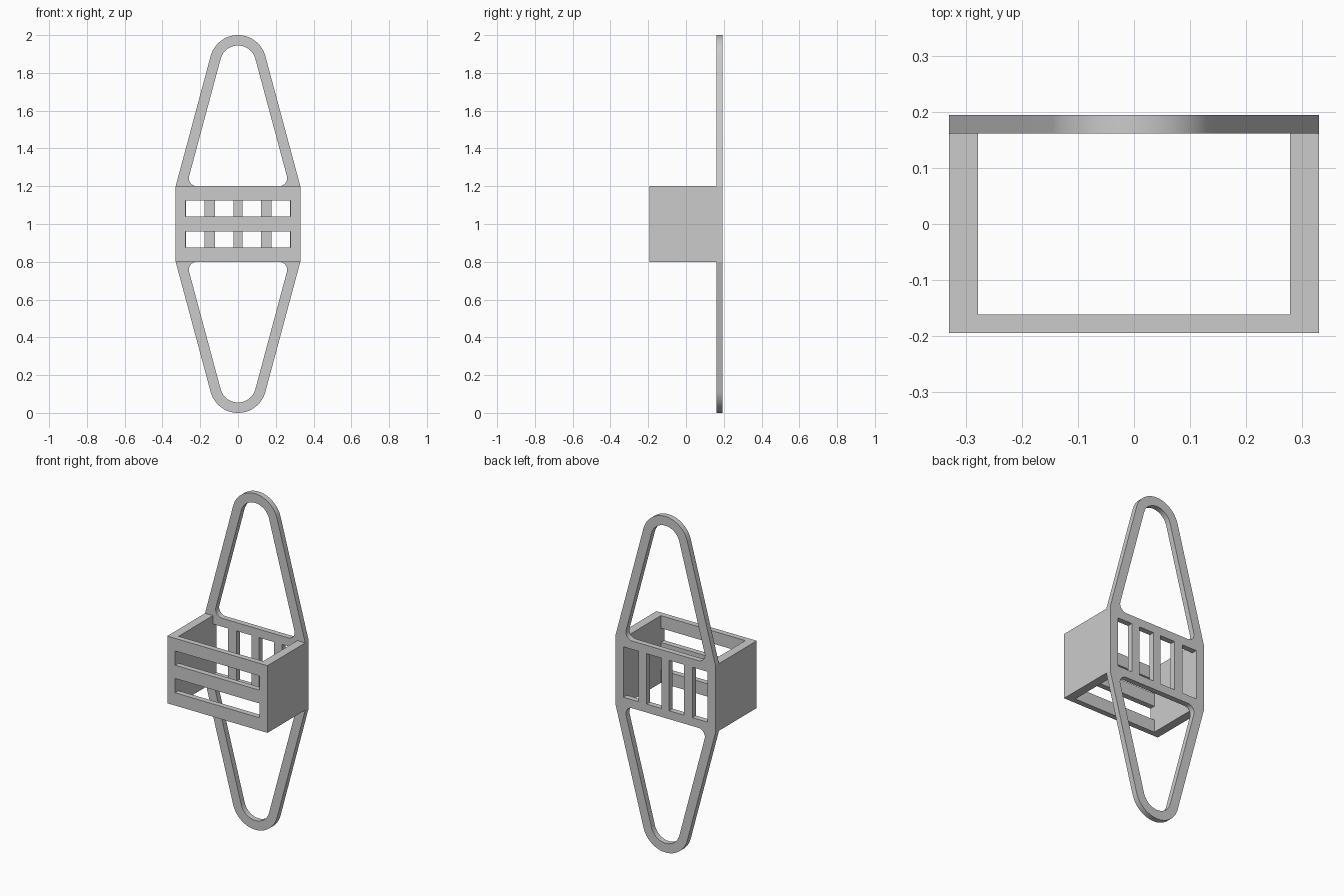
import bpy
import bmesh
from math import sin, cos, tan, radians, pi

cube = bpy.data.objects.get("Cube")
if cube:
    bpy.data.objects.remove(cube, do_unlink=True)

HALF_W, HALF_D, WALL = 0.33, 0.194, 0.033   # basket half sizes, panel thickness
Z0, Z1 = 0.8, 1.2                           # basket bottom and top
RIM = 0.055                                 # loop bar width
R_OUT, ARC_Z = 0.15, 1.85                   # rounded tip of the loop
SLOPE = radians(15)
FILLET = 0.043

grey = bpy.data.materials.new("light_grey")
grey.use_nodes = True
colour = (0.6, 0.6, 0.6, 1)
grey.diffuse_color = colour
grey.node_tree.nodes["Principled BSDF"].inputs["Base Color"].default_value = colour


def arc(cx, cz, r, start, end, steps):
    return [(cx + r * cos(start + (end - start) * i / steps),
             cz + r * sin(start + (end - start) * i / steps)) for i in range(steps + 1)]


def rect(x0, x1, z0, z1):
    return [(x0, z0), (x1, z0), (x1, z1), (x0, z1)]


def flip(points):
    """Mirror a profile top to bottom about the basket's middle."""
    return [(x, 2 - z) for x, z in reversed(points)]


def panel(name, loops, y0, y1):
    """Fill an outline with holes in the XZ plane and extrude it along y."""
    bm = bmesh.new()
    for loop in loops:
        verts = [bm.verts.new((x, y0, z)) for x, z in loop]
        for a, b in zip(verts, verts[1:] + verts[:1]):
            bm.edges.new((a, b))
    bmesh.ops.triangle_fill(bm, use_beauty=True, edges=bm.edges[:])
    grown = bmesh.ops.extrude_face_region(bm, geom=bm.faces[:], use_keep_orig=True)
    moved = [g for g in grown["geom"] if isinstance(g, bmesh.types.BMVert)]
    bmesh.ops.translate(bm, verts=moved, vec=(0, y1 - y0, 0))
    bmesh.ops.recalc_face_normals(bm, faces=bm.faces[:])
    mesh = bpy.data.meshes.new(name)
    bm.to_mesh(mesh)
    bm.free()
    mesh.materials.append(grey)
    obj = bpy.data.objects.new(name, mesh)
    bpy.context.collection.objects.link(obj)
    return obj


# Back plate: pointed loop above and below, four upright windows
tip = arc(0, ARC_Z, R_OUT, SLOPE, pi - SLOPE, 32)
upper = [(HALF_W, Z1)] + tip + [(-HALF_W, Z1)]
outline = upper + flip(upper)

corner_x = HALF_W - RIM / cos(SLOPE)
fx = corner_x - FILLET / tan(radians(37.5))
fz = Z1 + FILLET
hole = (arc(fx, fz, FILLET, -pi / 2, SLOPE, 14)
        + arc(0, ARC_Z, R_OUT - RIM, SLOPE, pi - SLOPE, 32)
        + arc(-fx, fz, FILLET, pi - SLOPE, 1.5 * pi, 14))

windows = [rect(s * a, s * b, 0.85, 1.15)
           for s in (-1, 1) for a, b in ((0.025, 0.123), (0.178, 0.276))]
back = panel("back_plate", [outline, hole, flip(hole)] + windows, HALF_D - WALL, HALF_D)

# Front panel with two long slots
slots = [rect(-0.278, 0.278, z, z + 0.085) for z in (0.876, 1.04)]
panel("front_panel", [rect(-HALF_W, HALF_W, Z0, Z1)] + slots, -HALF_D, -HALF_D + WALL)

# Side walls
for name, s in (("left_wall", 1), ("right_wall", -1)):
    panel(name, [rect(s * 0.278, s * HALF_W, Z0, Z1)], -HALF_D + WALL, HALF_D - WALL)

# Smooth the rounded edges of the loops
bpy.ops.object.select_all(action='DESELECT')
back.select_set(True)
bpy.context.view_layer.objects.active = back
bpy.ops.object.shade_smooth_by_angle(angle=radians(12))
